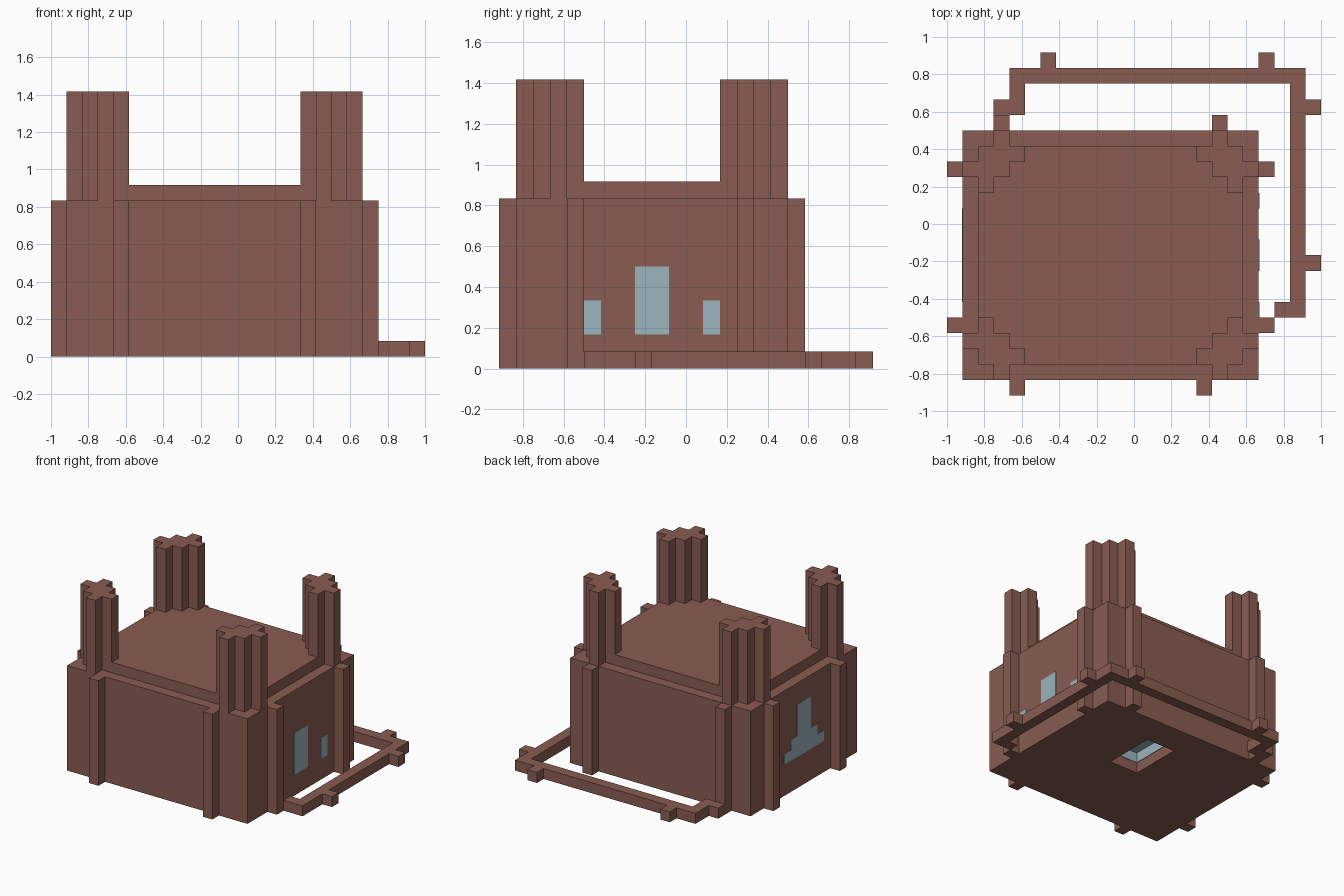
import bpy
import bmesh
from mathutils import Vector

default = bpy.data.objects.get("Cube")
if default:
    bpy.data.objects.remove(default, do_unlink=True)

U = 1 / 12                       # one block
ORIGIN = Vector((-12, -11, 0))   # block grid corner


def make_material(name, rgb):
    mat = bpy.data.materials.new(name)
    mat.use_nodes = True
    colour = (*rgb, 1)
    mat.diffuse_color = colour
    mat.node_tree.nodes["Principled BSDF"].inputs["Base Color"].default_value = colour
    return mat


BROWN = make_material("brown clay", (0.25, 0.108, 0.084))
GLASS = make_material("pale blue glass", (0.33, 0.46, 0.51))


def prism(name, outline, z0, z1, mat=BROWN):
    """Extrude a flat outline, given in blocks, from z0 to z1."""
    bm = bmesh.new()
    base = bm.faces.new([bm.verts.new((Vector((x, y, z0)) + ORIGIN) * U) for x, y in outline])
    side = bmesh.ops.extrude_face_region(bm, geom=[base])["geom"]
    top = [g for g in side if isinstance(g, bmesh.types.BMVert)]
    bmesh.ops.translate(bm, verts=top, vec=(0, 0, (z1 - z0) * U))
    bmesh.ops.recalc_face_normals(bm, faces=bm.faces)
    mesh = bpy.data.meshes.new(name)
    bm.to_mesh(mesh)
    bm.free()
    mesh.materials.append(mat)
    obj = bpy.data.objects.new(name, mesh)
    bpy.context.scene.collection.objects.link(obj)
    return obj


def box(name, x0, x1, y0, y1, z0, z1, mat=BROWN):
    return prism(name, [(x0, y0), (x1, y0), (x1, y1), (x0, y1)], z0, z1, mat)


# Main hall and raised roof
hall = box("hall", 1, 20, 1, 17, 0, 10)
box("roof", 2, 19, 2, 16, 10, 11)

# Pit cut into the underside, with a glass lining above its rim
cutter = box("pit_cutter", 10, 13, 9, 14, -1, 2)
cutter.hide_render = True
cutter.hide_viewport = True
cutter.display_type = 'WIRE'
cut = hall.modifiers.new("pit", 'BOOLEAN')
cut.object = cutter
cut.operation = 'DIFFERENCE'
cut.solver = 'EXACT'
T = 0.05
box("pit_ceiling", 10, 13, 9, 14, 2 - T, 2, GLASS)
box("pit_lining_right", 10, 10 + T, 9, 14, 1, 2 - T, GLASS)
box("pit_lining_front", 10 + T, 13, 9, 9 + T, 1, 2 - T, GLASS)

# Pilasters around the walls
for y in (4, 14):
    box("pilaster_right", 0, 1, y, y + 1, 0, 10)
    box("pilaster_left", 20, 21, y, y + 1, 0, 10)
for x in (4, 16):
    box("pilaster_front", x, x + 1, 0, 1, 0, 10)
for x in (3, 17):
    box("pilaster_back", x, x + 1, 17, 18, 0, 10)

# Corner towers: a four-armed section, mirrored to each corner
half = [(-1, 2), (0, 2), (0, 1), (1, 1), (1, 0), (2, 0), (2, -1), (1, -1)]
section = half + [(-x, -y) for x, y in half]
for cx, sx in ((3, 1), (18, -1)):
    for cy, sy in ((3, 1), (15, -1)):
        prism("corner_tower", [(cx + sx * x, cy + sy * y) for x, y in section], 10, 17)

# Low outer kerb with its end returns and buttresses
box("kerb_back", 4, 23, 20, 21, 0, 1)
box("kerb_left", 22, 23, 5, 20, 0, 1)
box("kerb_front_return", 21, 22, 5, 6, 0, 1)
box("kerb_right_return", 4, 5, 18, 20, 0, 1)
box("kerb_right_end", 3, 4, 18, 19, 0, 1)
for x in (6, 20):
    box("kerb_buttress_back", x, x + 1, 21, 22, 0, 1)
for y in (8, 18):
    box("kerb_buttress_left", 23, 24, y, y + 1, 0, 1)

# Windows on the left wall
for y0, y1, top in ((5, 6, 4), (8, 10, 6), (12, 13, 4)):
    box("window_left", 20, 20 + T, y0, y1, 2, top, GLASS)

# Stepped window on the right wall
for reach, z0, z1 in ((3, 3, 4), (2, 4, 5), (1, 5, 8)):
    box("window_right", 1 - T, 1, 9 - reach, 9 + reach, z0, z1, GLASS)
